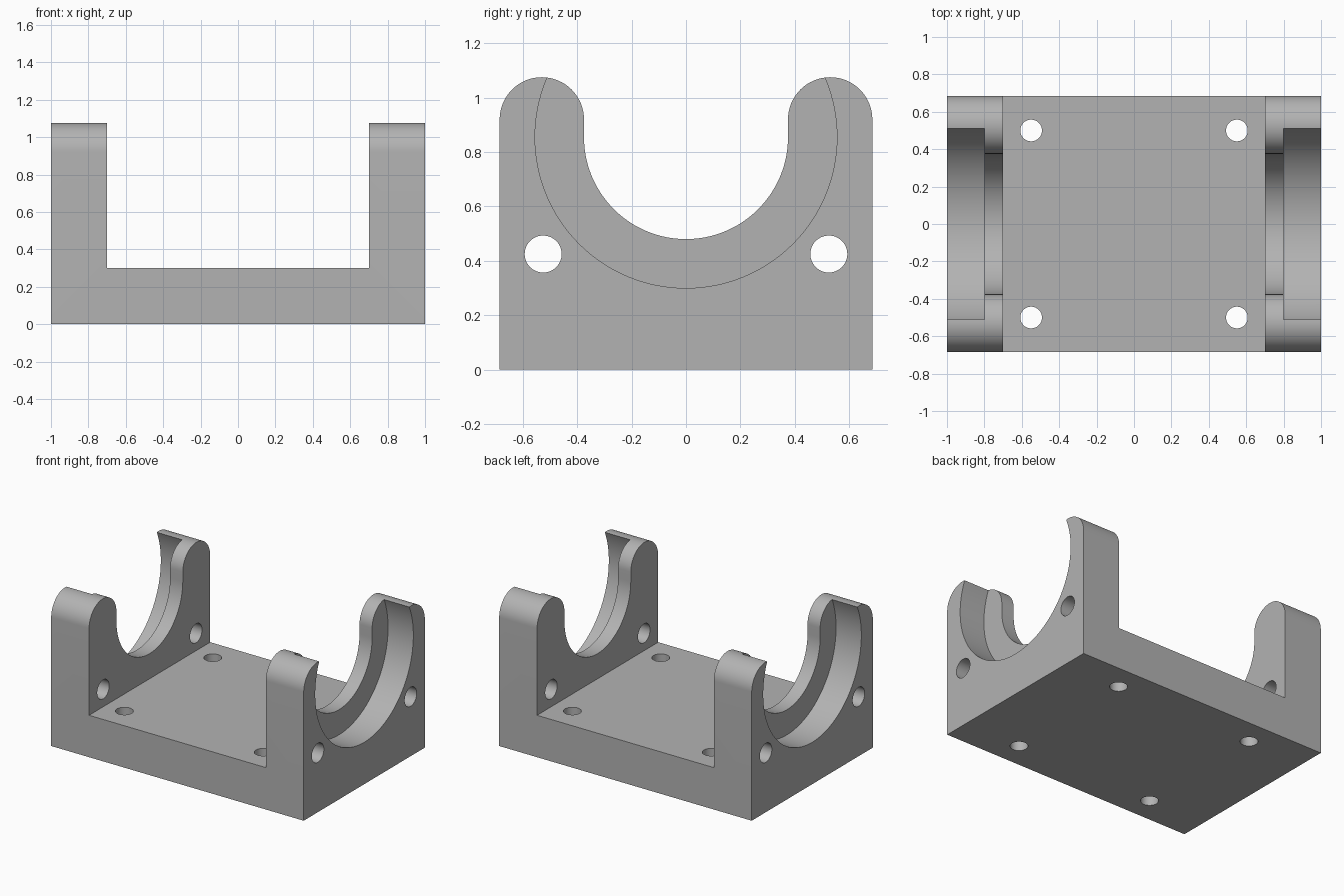
import bpy, bmesh, math
from mathutils import Matrix

default = bpy.data.objects.get("Cube")
if default:
    bpy.data.objects.remove(default, do_unlink=True)

HALF_Y, FLOOR_Z, BORE_Z, BORE_R = 0.685, 0.30, 0.855, 0.375
HORN_Y, HORN_Z, HORN_R = 0.53, 0.92, 0.155

grey = bpy.data.materials.new("plain grey")
grey.use_nodes = True
grey.diffuse_color = (0.45, 0.45, 0.45, 1)
grey.node_tree.nodes["Principled BSDF"].inputs["Base Color"].default_value = (0.45, 0.45, 0.45, 1)


def make_object(name, bm):
    bmesh.ops.recalc_face_normals(bm, faces=bm.faces)
    mesh = bpy.data.meshes.new(name)
    bm.to_mesh(mesh)
    bm.free()
    mesh.materials.append(grey)
    obj = bpy.data.objects.new(name, mesh)
    bpy.context.collection.objects.link(obj)
    return obj


def arc(cy, cz, r, start, end, steps):
    angles = [math.radians(start + (end - start) * i / steps) for i in range(steps + 1)]
    return [(cy + r * math.cos(a), cz + r * math.sin(a)) for a in angles]


def cylinder(name, centre, r, depth, axis, sides=48):
    bm = bmesh.new()
    turn = Matrix.Rotation(math.pi / 2, 4, "Y") if axis == "X" else Matrix()
    bmesh.ops.create_cone(bm, cap_ends=True, segments=sides, radius1=r, radius2=r,
                          depth=depth, matrix=Matrix.Translation(centre) @ turn)
    return make_object(name, bm)


def box(name, centre, size):
    bm = bmesh.new()
    bmesh.ops.create_cube(bm, size=1, matrix=Matrix.Translation(centre) @ Matrix.Diagonal((*size, 1)))
    return make_object(name, bm)


# Cradle outline: rounded horns either side of a half-round saddle
outline = [(-HALF_Y, 0), (HALF_Y, 0)]
outline += arc(HORN_Y, HORN_Z, HORN_R, 0, 180, 32)
outline += arc(0, BORE_Z, BORE_R, 0, -180, 64)
outline += arc(-HORN_Y, HORN_Z, HORN_R, 0, 180, 32)

bm = bmesh.new()
face = bm.faces.new([bm.verts.new((-1, y, z)) for y, z in outline])
extruded = bmesh.ops.extrude_face_region(bm, geom=[face])["geom"]
bmesh.ops.translate(bm, vec=(2, 0, 0), verts=[v for v in extruded if isinstance(v, bmesh.types.BMVert)])
bracket = make_object("cradle_bracket", bm)

# Open space between the two end walls
cutters = [box("middle_cutter", (0, 0, FLOOR_Z + 1), (1.4, 2, 2))]

for side in (-1, 1):
    # Wider seat recessed into the outside of each end wall
    cutters.append(cylinder("seat_cutter", (side, 0, BORE_Z), 0.555, 0.4, "X", 128))
    # Bolt holes through the end walls
    cutters.append(cylinder("wall_hole_cutter", (0, side * 0.525, 0.425), 0.068, 3, "X"))
    # Mounting holes through the floor
    for end in (-1, 1):
        cutters.append(cylinder("floor_hole_cutter", (side * 0.55, end * 0.5, 0.15), 0.058, 1, "Z"))

bpy.ops.object.select_all(action="DESELECT")
bpy.context.view_layer.objects.active = bracket
bracket.select_set(True)
for cutter in cutters:
    cutter.hide_render = True
    cut = bracket.modifiers.new(cutter.name, "BOOLEAN")
    cut.operation = "DIFFERENCE"
    cut.solver = "EXACT"
    cut.object = cutter
    bpy.ops.object.modifier_apply(modifier=cut.name)
    bpy.data.objects.remove(cutter, do_unlink=True)

bpy.ops.object.shade_smooth_by_angle(angle=math.radians(30))
